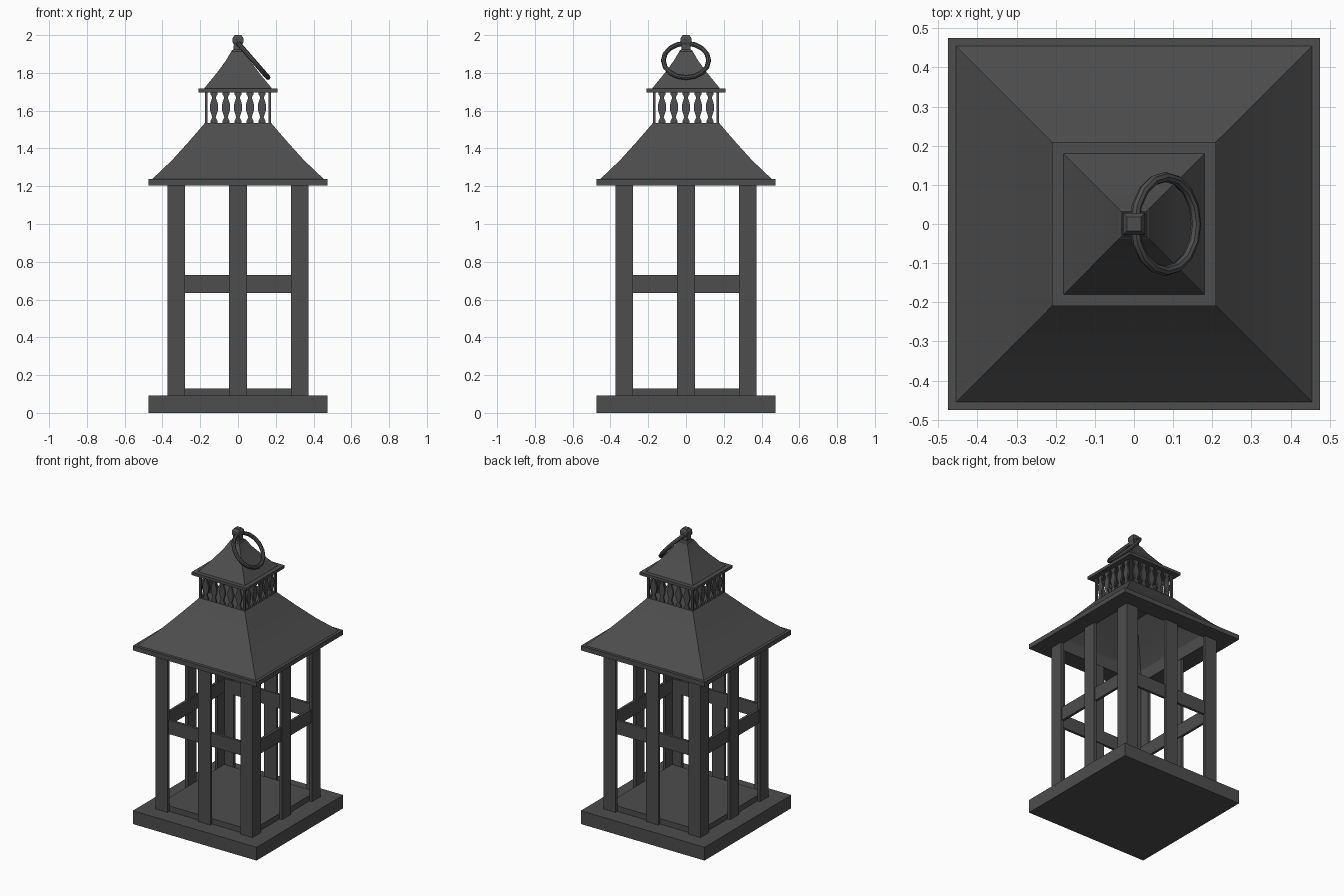
import bpy, bmesh, math

if "Cube" in bpy.data.objects:
    bpy.data.objects.remove(bpy.data.objects["Cube"])

iron = bpy.data.materials.new("dark_iron")
iron.diffuse_color = (0.075, 0.075, 0.075, 1)
iron.use_nodes = True
iron.node_tree.nodes["Principled BSDF"].inputs["Base Color"].default_value = iron.diffuse_color


def make(name, bm):
    bmesh.ops.recalc_face_normals(bm, faces=bm.faces[:])
    me = bpy.data.meshes.new(name)
    bm.to_mesh(me)
    bm.free()
    me.materials.append(iron)
    ob = bpy.data.objects.new(name, me)
    bpy.context.collection.objects.link(ob)
    return ob


def loft(name, profile, x=0, y=0, sx=1, sy=1):
    """Stack rectangular rings of (half width, z), capped at both ends.
    sx or sy = None keeps that direction at a constant thin half thickness."""
    bm = bmesh.new()
    rings = []
    for r, z in profile:
        hx = r * sx if sx else 0.006
        hy = r * sy if sy else 0.006
        rings.append([bm.verts.new((x + a * hx, y + b * hy, z))
                      for a, b in ((-1, -1), (1, -1), (1, 1), (-1, 1))])
    for a, b in zip(rings, rings[1:]):
        for i in range(4):
            j = (i + 1) % 4
            bm.faces.new((a[i], a[j], b[j], b[i]))
    bm.faces.new(rings[0])
    bm.faces.new(rings[-1])
    return make(name, bm)


def prism(name, outline, z0, z1):
    """Upright prism from a plan outline."""
    bm = bmesh.new()
    low = [bm.verts.new((x, y, z0)) for x, y in outline]
    high = [bm.verts.new((x, y, z1)) for x, y in outline]
    n = len(outline)
    for i in range(n):
        j = (i + 1) % n
        bm.faces.new((low[i], low[j], high[j], high[i]))
    bm.faces.new(low)
    bm.faces.new(high)
    return make(name, bm)


def box(name, cx, cy, z0, z1, wx, wy):
    hx, hy = wx / 2, wy / 2
    return prism(name, [(cx - hx, cy - hy), (cx + hx, cy - hy),
                        (cx + hx, cy + hy), (cx - hx, cy + hy)], z0, z1)


def smooth(ob):
    bpy.ops.object.select_all(action='DESELECT')
    ob.select_set(True)
    bpy.context.view_layer.objects.active = ob
    bpy.ops.object.shade_smooth_by_angle()


# Base slab and raised floor
loft("base", [(0.475, 0), (0.475, 0.092)])
loft("floor", [(0.352, 0.09), (0.352, 0.13)])

# Corner posts: L-shaped angle strips
o, i, t = 0.372, 0.28, 0.352
for sx in (-1, 1):
    for sy in (-1, 1):
        ell = [(o, o), (i, o), (i, t), (t, t), (t, i), (o, i)]
        prism("corner_post", [(x * sx, y * sy) for x, y in ell], 0.09, 1.215)

# Middle strips and cross rails on the four sides
for s in (-1, 1):
    box("middle_post", 0, s * 0.362, 0.09, 1.215, 0.095, 0.02)
    box("middle_post", s * 0.362, 0, 0.09, 1.215, 0.02, 0.095)
    box("rail", 0, s * 0.355, 0.635, 0.73, 0.70, 0.018)
    box("rail", s * 0.355, 0, 0.635, 0.73, 0.018, 0.70)

# Main roof: flared hollow shell with an eave rim
smooth(loft("main_roof", [(0.165, 1.52), (0.25, 1.415), (0.335, 1.315), (0.35, 1.29),
                          (0.35, 1.205), (0.475, 1.205), (0.475, 1.237), (0.455, 1.237),
                          (0.35, 1.337), (0.263, 1.433), (0.175, 1.535)]))

# Vent gallery: thin corner posts and flat wavy balusters
for sx in (-1, 1):
    for sy in (-1, 1):
        box("vent_corner", sx * 0.169, sy * 0.169, 1.53, 1.70, 0.013, 0.013)
wavy = [(0.018, 1.53), (0.018, 1.545), (0.009, 1.565), (0.022, 1.605),
        (0.022, 1.63), (0.009, 1.67), (0.018, 1.685), (0.018, 1.70)]
for k in range(-2, 3):
    for s in (-1, 1):
        loft("baluster", wavy, k * 0.0635, s * 0.169, sy=None)
        loft("baluster", wavy, s * 0.169, k * 0.0635, sx=None)

# Upper roof
smooth(loft("upper_roof", [(0.21, 1.697), (0.21, 1.717), (0.18, 1.717), (0.108, 1.805),
                           (0.064, 1.865), (0.032, 1.92)]))

# Finial block
loft("finial", [(0.038, 1.898), (0.038, 1.912), (0.024, 1.925), (0.022, 1.95),
                (0.028, 1.962), (0.028, 1.985), (0.018, 2.0)])

# Tilted hanging ring
bpy.ops.mesh.primitive_torus_add(major_segments=16, minor_segments=8, major_radius=0.12,
                                 minor_radius=0.013, location=(0.08, 0, 1.866),
                                 rotation=(0, math.radians(49), 0))
ring = bpy.context.object
ring.name = "hanging_ring"
ring.data.materials.append(iron)
smooth(ring)
